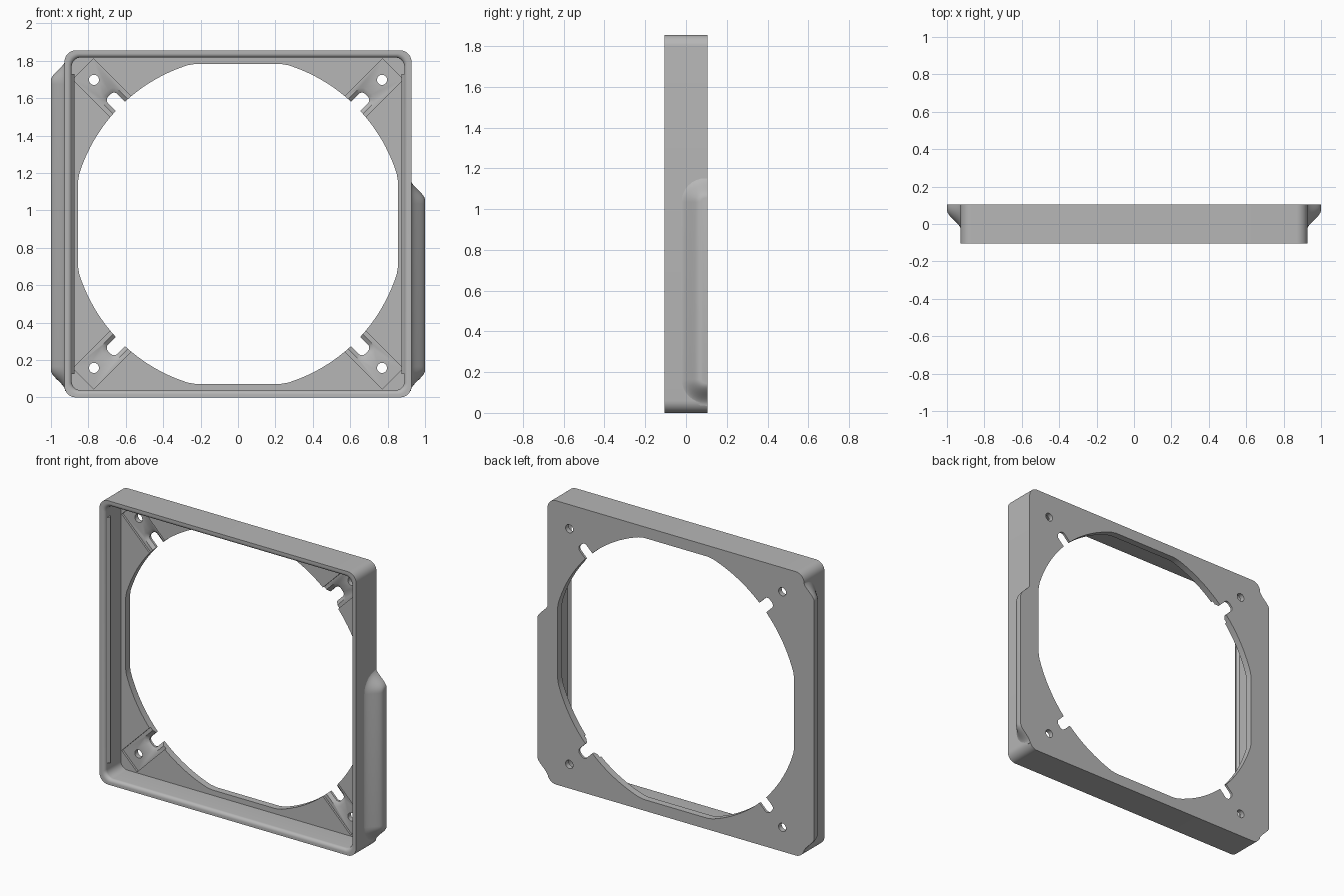
import bpy, bmesh, math
from mathutils import Vector

if "Cube" in bpy.data.objects:
    bpy.data.objects.remove(bpy.data.objects["Cube"], do_unlink=True)

HALF = 0.9275            # half width of the square frame, also its centre height
BACK, FRONT = 0.105, -0.105
FLOOR = 0.06             # front face of the back plate

grey = bpy.data.materials.new("plain grey")
grey.use_nodes = True
grey.diffuse_color = (0.47, 0.47, 0.47, 1)
grey.node_tree.nodes["Principled BSDF"].inputs["Base Color"].default_value = grey.diffuse_color


def loft(name, rings, fill_open=False):
    """Skin a list of equal-length point rings and cap both ends."""
    bm = bmesh.new()
    rows = [[bm.verts.new(p) for p in ring] for ring in rings]
    n = len(rows[0])
    for a, b in zip(rows, rows[1:]):
        for i in range(n - 1 if fill_open else n):
            j = (i + 1) % n
            bm.faces.new((a[i], a[j], b[j], b[i]))
    bm.faces.new(rows[0])
    bm.faces.new(rows[-1])
    if fill_open:
        bm.faces.new([r[0] for r in rows] + [r[-1] for r in reversed(rows)])
    bmesh.ops.recalc_face_normals(bm, faces=bm.faces)
    mesh = bpy.data.meshes.new(name)
    bm.to_mesh(mesh)
    bm.free()
    mesh.materials.append(grey)
    obj = bpy.data.objects.new(name, mesh)
    bpy.context.collection.objects.link(obj)
    return obj


def activate(obj):
    bpy.ops.object.select_all(action="DESELECT")
    obj.select_set(True)
    bpy.context.view_layer.objects.active = obj


def cut(target, cutter):
    mod = target.modifiers.new("cut", "BOOLEAN")
    mod.operation, mod.solver, mod.object = "DIFFERENCE", "EXACT", cutter
    activate(target)
    bpy.ops.object.modifier_apply(modifier=mod.name)
    bpy.data.objects.remove(cutter, do_unlink=True)


def smooth(obj):
    activate(obj)
    bpy.ops.object.shade_smooth_by_angle(angle=math.radians(35))


def arc(cx, cy, r, start, end, steps):
    return [(cx + r * math.cos(math.radians(start + (end - start) * i / steps)),
             cy + r * math.sin(math.radians(start + (end - start) * i / steps)))
            for i in range(steps + 1)]


def square_ring(inset, y):
    """Rounded square in the xz plane."""
    r = 0.06 - 0.3 * inset
    c = HALF - inset - r
    pts = []
    for k, (sx, sz) in enumerate(((1, 1), (-1, 1), (-1, -1), (1, -1))):
        pts += arc(sx * c, sz * c, r, 90 * k, 90 * k + 90, 8)
    return [(x, y, z + HALF) for x, z in pts]


# Frame: outer wall, rounded inner lip, pocket and back plate
lip = arc(0.016, -0.083, 0.022, -90, 0, 6)
rings = [square_ring(0, BACK), square_ring(0, FRONT)]
rings += [square_ring(i, y) for i, y in lip] + [square_ring(0.038, FLOOR)]
frame = loft("frame", rings)

# Large round opening with flattened sides
flat = 0.855
circle = [(max(-flat, min(flat, x)), max(-flat, min(flat, z)))
          for x, z in arc(0, 0, 0.89, 0, 360, 144)[:-1]]
cut(frame, loft("opening_cutter", [[(x, y, z + HALF) for x, z in circle] for y in (0.02, 0.15)]))


def corner_ring(points, y, sx, sz):
    """Map (outward, sideways) points onto a frame diagonal."""
    s = math.sqrt(0.5)
    return [(sx * (u - v) * s, y, HALF + sz * (u + v) * s) for u, v in points]


def slot_shape(w, end):
    r = w * 0.7
    return ([(0.78, -w)] + arc(end - r, -w + r, r, -90, 0, 5)
            + arc(end - r, w - r, r, 0, 90, 5) + [(0.78, w)])


# Corner details: sunken pad, flared slot and screw hole
for sx in (-1, 1):
    for sz in (-1, 1):
        pad = [(0.8, -0.078), (1.17, -0.078), (1.17, 0.078), (0.8, 0.078)]
        cut(frame, loft("pad_cutter", [corner_ring(pad, y, sx, sz) for y in (0.03, 0.073)]))
        levels = ((0.05, 0.06, 1.0), (0.073, 0.056, 0.996), (0.09, 0.035, 0.972), (0.14, 0.035, 0.972))
        cut(frame, loft("slot_cutter", [corner_ring(slot_shape(w, e), y, sx, sz) for y, w, e in levels]))
        hole = arc(1.089, 0, 0.027, 0, 360, 24)[:-1]
        cut(frame, loft("screw_cutter", [corner_ring(hole, y, sx, sz) for y in (0.03, 0.14)]))
smooth(frame)


def bulge(name, side, low, high):
    """Side swelling with an S-shaped edge, open towards the back face."""
    radius, edge, steps = 0.13, 0.11, 12
    front = -0.035
    rows = []
    for k in range(-1, steps + 1):
        t = max(k, 0) / steps
        x = 0.91 if k < 0 else 0.924 + 0.076 * t * t * (3 - 2 * t)
        r = radius - edge * t
        path = [(BACK, low + edge * t)]
        path += arc(front + radius, low + radius, r, 270, 180, 8)
        path += arc(front + radius, high - radius, r, 180, 90, 8)
        path += [(BACK, high - edge * t)]
        rows.append([(side * x, y, z) for y, z in path])
    smooth(loft(name, rows, fill_open=True))


bulge("right_bulge", -1, 0.035, 1.805)
bulge("left_bulge", 1, 0.035, 1.165)

# Snap ridges along the inner side walls
for name, side in (("right_ridge", -1), ("left_ridge", 1)):
    profile = [(0.895, -0.09), (0.875, -0.065), (0.895, -0.04)]
    loft(name, [[(side * x, y, z) for x, y in profile] for z in (0.125, 1.73)])
